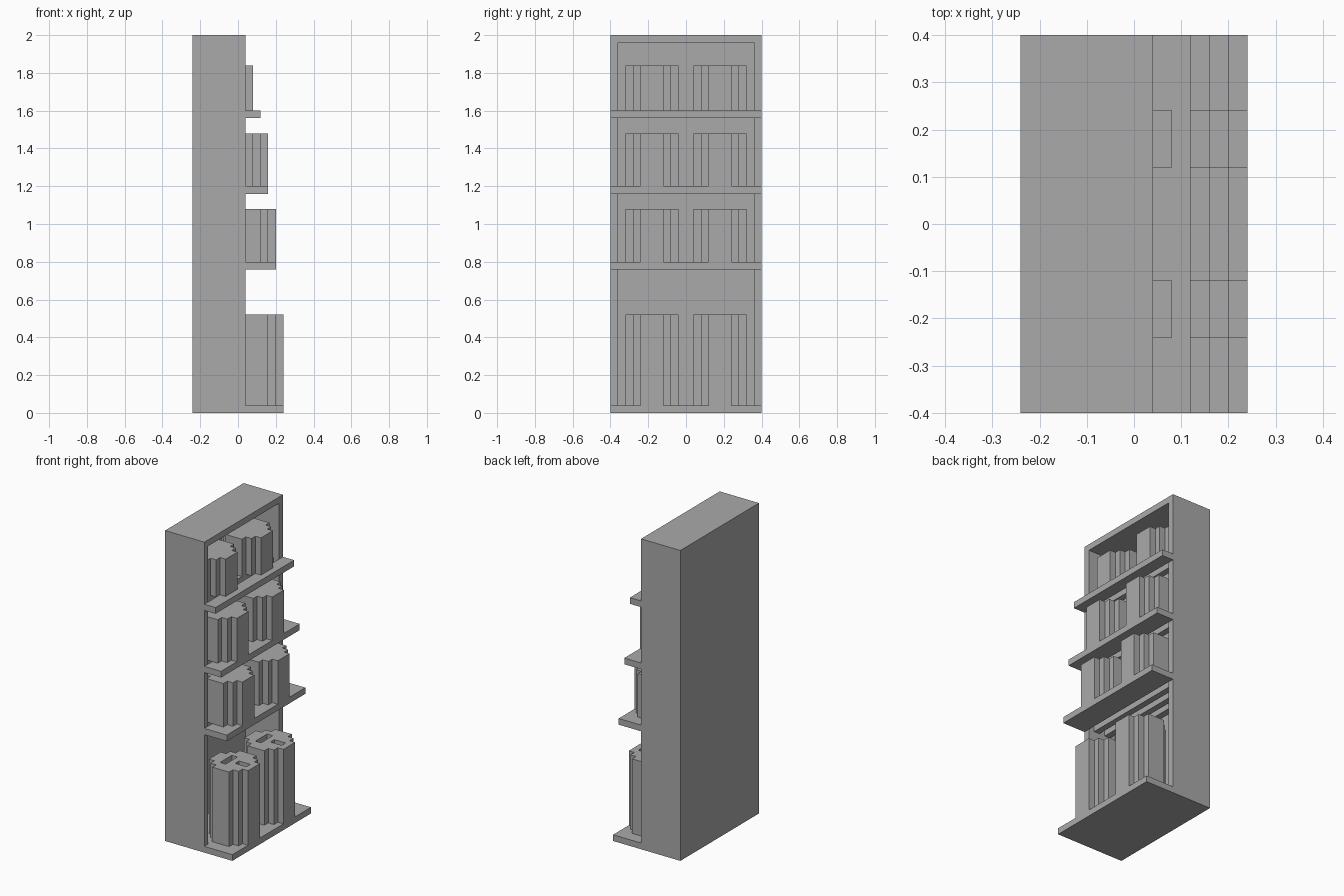
import bpy, bmesh
from mathutils import Matrix, Vector

U = 0.04  # module: board thickness and step size

cube = bpy.data.objects.get("Cube")
if cube:
    bpy.data.objects.remove(cube, do_unlink=True)

grey = bpy.data.materials.new("plain_grey")
grey.use_nodes = True
COLOUR = (0.4, 0.4, 0.4, 1)
grey.diffuse_color = COLOUR
grey.node_tree.nodes["Principled BSDF"].inputs["Base Color"].default_value = COLOUR


def finish(name, bm):
    bmesh.ops.recalc_face_normals(bm, faces=bm.faces)
    mesh = bpy.data.meshes.new(name)
    bm.to_mesh(mesh)
    bm.free()
    mesh.materials.append(grey)
    obj = bpy.data.objects.new(name, mesh)
    bpy.context.collection.objects.link(obj)
    return obj


def add_box(bm, x, y, z):
    """Add a box given its (min, max) range on each axis."""
    size = [r[1] - r[0] for r in (x, y, z)]
    centre = Vector([(r[0] + r[1]) / 2 for r in (x, y, z)])
    matrix = Matrix.Translation(centre) @ Matrix.Diagonal((*size, 1))
    bmesh.ops.create_cube(bm, size=1, matrix=matrix)


# Case: a box whose open side is inset and pushed in
BACK, FACE, HALF, TOP = -6 * U, U, 10 * U, 2.0
bm = bmesh.new()
add_box(bm, (BACK, FACE), (-HALF, HALF), (0, TOP))
bm.faces.ensure_lookup_table()
opening = max(bm.faces, key=lambda f: f.calc_center_median().x)
bmesh.ops.inset_region(bm, faces=[opening], thickness=U, use_even_offset=True)
hollow = bmesh.ops.extrude_discrete_faces(bm, faces=[opening])["faces"][0]
bmesh.ops.translate(bm, verts=hollow.verts, vec=(BACK + U - FACE, 0, 0))
finish("case", bm)


def shelf(name, z, front, slatted):
    """Projecting ledge, with open slats inside the case."""
    bm = bmesh.new()
    add_box(bm, (FACE, front), (-HALF, HALF), (z - U, z))
    if slatted:
        for i in range(3):
            x = BACK + U + 2 * U * i
            add_box(bm, (x, x + U), (U - HALF, HALF - U), (z - U, z))
    finish(name, bm)


def canister(name, front, y, bottom, top):
    """Stepped round column, built from one quarter turned four times."""
    quarter = [(3.5, 1.5), (2.5, 1.5), (2.5, 2.5), (1.5, 2.5), (1.5, 3.5)]
    x = front - 3.5 * U
    bm = bmesh.new()
    outline = []
    for turn in range(4):
        for px, py in quarter:
            for _ in range(turn):
                px, py = -py, px
            outline.append(bm.verts.new((x + px * U, y + py * U, bottom)))
    base = bm.faces.new(outline)
    up = bmesh.ops.extrude_face_region(bm, geom=[base], use_keep_orig=True)["geom"]
    bmesh.ops.translate(bm, vec=(0, 0, top - bottom),
                        verts=[v for v in up if isinstance(v, bmesh.types.BMVert)])
    return finish(name, bm)


def cut_slots(obj, y, top):
    """Two recesses in the lid: one crosswise, one lengthwise."""
    bm = bmesh.new()
    add_box(bm, (U, 2 * U), (y - 1.5 * U, y + 1.5 * U), (top - U, top + U))
    add_box(bm, (3 * U, 5 * U), (y - 0.5 * U, y + 0.5 * U), (top - U, top + U))
    cutter = finish(obj.name + "_cutter", bm)
    cutter.hide_render = True
    cutter.hide_set(True)
    mod = obj.modifiers.new("slots", "BOOLEAN")
    mod.operation = "DIFFERENCE"
    mod.solver = "EXACT"
    mod.object = cutter


# Levels: name, shelf top, ledge front, canister front, canister top
levels = [
    ("bottom", 0.04, 0.24, 0.24, 0.52),
    ("lower", 0.80, 0.20, 0.20, 1.08),
    ("middle", 1.20, 0.16, 0.16, 1.48),
    ("upper", 1.60, 0.12, 0.08, 1.84),
]
for name, z, ledge, front, top in levels:
    shelf(name + "_shelf", z, ledge, name != "bottom")
    for side, y in (("near", -4.5 * U), ("far", 4.5 * U)):
        can = canister(f"{name}_{side}_canister", front, y, z, top)
        if name == "bottom":
            cut_slots(can, y, top)
